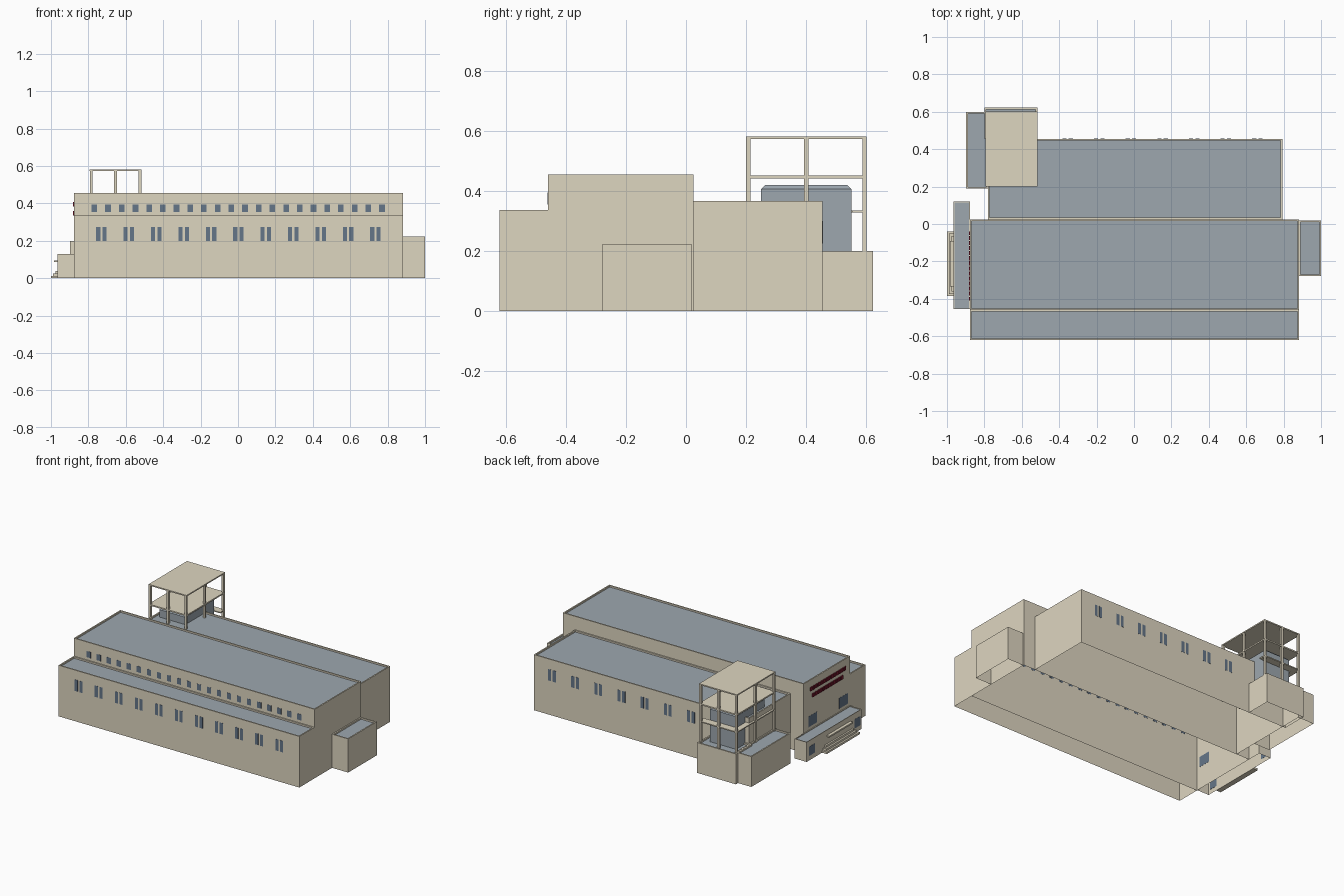
import bpy, bmesh
from mathutils import Vector

cube = bpy.data.objects.get("Cube")
if cube:
    bpy.data.objects.remove(cube, do_unlink=True)


def material(name, rgb):
    m = bpy.data.materials.new(name)
    m.use_nodes = True
    m.diffuse_color = (*rgb, 1)
    m.node_tree.nodes["Principled BSDF"].inputs["Base Color"].default_value = (*rgb, 1)
    return m


WALL = material("beige wall", (0.73, 0.67, 0.53))
ROOF = material("blue grey roof", (0.34, 0.39, 0.43))
GLASS = material("dark blue window", (0.13, 0.18, 0.25))
RED = material("dark red", (0.20, 0.01, 0.03))


def add_box(bm, x, y, z):
    """Box between pairs of limits."""
    made = bmesh.ops.create_cube(bm, size=1)["verts"]
    lo, hi = Vector((x[0], y[0], z[0])), Vector((x[1], y[1], z[1]))
    for v in made:
        v.co = (lo + hi) / 2 + v.co * (hi - lo)


def finish(name, bm, *mats):
    mesh = bpy.data.meshes.new(name)
    bm.to_mesh(mesh)
    bm.free()
    for m in mats:
        mesh.materials.append(m)
    obj = bpy.data.objects.new(name, mesh)
    bpy.context.collection.objects.link(obj)
    return obj


def boxes(name, mat, limits):
    bm = bmesh.new()
    for lim in limits:
        add_box(bm, *lim)
    return finish(name, bm, mat)


def block(name, x, y, height, rim=0.012, sink=0.01):
    """Hollow building mass, open below, with a sunken roof behind a parapet."""
    bm = bmesh.new()
    add_box(bm, x, y, (0, height))
    by_height = sorted(bm.faces, key=lambda f: f.calc_center_median().z)
    floor, top = by_height[0], by_height[-1]
    bmesh.ops.inset_region(bm, faces=[top], thickness=rim)
    made = bmesh.ops.extrude_discrete_faces(bm, faces=[top])["faces"][0]
    for v in made.verts:
        v.co.z -= sink
    made.material_index = 1
    bmesh.ops.delete(bm, geom=[floor], context='FACES_ONLY')
    return finish(name, bm, WALL, ROOF)


# Building masses
block("front_hall", (-0.877, 0.882), (-0.62, -0.46), 0.337)
block("main_hall", (-0.877, 0.882), (-0.46, 0.025), 0.455)
block("rear_hall", (-0.78, 0.793), (0.025, 0.455), 0.367)
block("side_annex", (0.882, 1.0), (-0.279, 0.02), 0.222)
block("rear_annex", (-0.80, -0.517), (0.455, 0.622), 0.2, rim=0.014)
block("rear_side_annex", (-0.897, -0.78), (0.19, 0.6), 0.2)
block("entrance_block", (-0.965, -0.877), (-0.455, 0.12), 0.13, rim=0.006, sink=0.005)

# Windows as thin plates
T = 0.001


def window_row(name, y, z, first, last, count, width, offsets=(0,)):
    step = (last - first) / (count - 1)
    centres = [first + i * step + o for i in range(count) for o in offsets]
    boxes(name, GLASS, [((c - width / 2, c + width / 2), (y - T, y + T), z) for c in centres])


PAIR = (-0.017, 0.017)
window_row("front_windows", -0.62, (0.2, 0.275), -0.73, 0.735, 11, 0.022, PAIR)
window_row("clerestory_windows", -0.46, (0.355, 0.395), -0.768, 0.77, 22, 0.03)
window_row("rear_windows", 0.455, (0.225, 0.3), -0.355, 0.66, 7, 0.022, PAIR)


def end_windows(name, x, z, centres, width):
    boxes(name, GLASS, [((x - T, x + T), (c - width / 2, c + width / 2), z) for c in centres])


end_windows("end_wall_windows", -0.877, (0.15, 0.22), (-0.07, -0.39), 0.09)
end_windows("entrance_windows", -0.965, (0.03, 0.09), (0.065, -0.41), 0.06)


# Two broken red strips on the end wall
def red_strip(name, start, count, z):
    boxes(name, RED, [((-0.883, -0.877), (start + 0.027 * i, start + 0.027 * i + 0.019),
                       (z, z + 0.024)) for i in range(count)])


red_strip("upper_end_strip", -0.41, 14, 0.383)
red_strip("lower_end_strip", -0.38, 12, 0.335)

# Entrance steps and canopy
boxes("entrance_steps", WALL,
      [((-1.0 + 0.012 * i, -0.965), (-0.385 + 0.012 * i, -0.04 - 0.012 * i), (0, 0.013 * (i + 1)))
       for i in range(3)])
boxes("entrance_canopy", WALL, [((-0.985, -0.965), (-0.335, -0.09), (0.086, 0.096))])

# Open tower: posts, floors and walkway
P = 0.007
posts = []
for px in (-0.785, -0.655, -0.524):
    for py in (0.207, 0.4, 0.594):
        if px == -0.655 and py == 0.4:
            continue
        posts.append(((px - P, px + P), (py - P, py + P), (0.19, 0.575)))
boxes("tower_posts", WALL, posts)
tx, ty = (-0.793, -0.516), (0.2, 0.601)
boxes("tower_roof", WALL, [(tx, ty, (0.573, 0.581))])
boxes("tower_floor", WALL, [(tx, ty, (0.442, 0.451))])
boxes("tower_walkway", WALL, [(tx, (0.552, 0.601), (0.328, 0.335)),
                              ((tx[0], -0.755), (0.2, 0.552), (0.328, 0.335))])

# Tank inside the tower with chamfered top edges
bm = bmesh.new()
add_box(bm, (-0.75, -0.56), (0.25, 0.55), (0.185, 0.42))
top_edges = [e for e in bm.edges if all(v.co.z > 0.41 for v in e.verts)]
bmesh.ops.bevel(bm, geom=top_edges, offset=0.014, segments=1, affect='EDGES')
finish("tower_tank", bm, ROOF)
